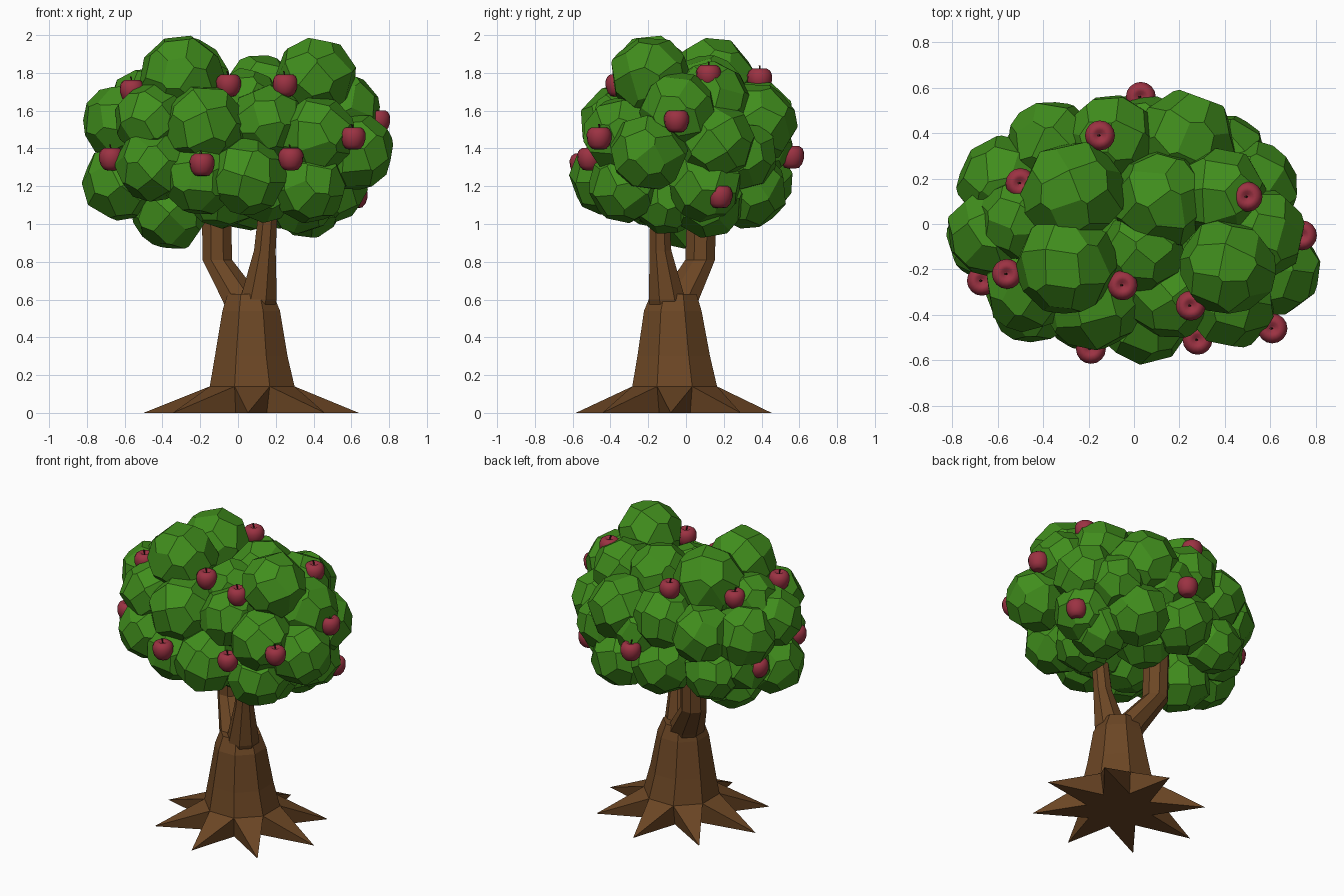
import bpy, bmesh, math, random
from mathutils import Vector, Euler

if "Cube" in bpy.data.objects:
    bpy.data.objects.remove(bpy.data.objects["Cube"])

random.seed(4)


def material(name, rgb):
    m = bpy.data.materials.new(name)
    m.diffuse_color = (*rgb, 1)
    m.use_nodes = True
    m.node_tree.nodes["Principled BSDF"].inputs["Base Color"].default_value = m.diffuse_color
    return m


BARK = material("bark", (0.15, 0.062, 0.018))
LEAF = material("leaf", (0.052, 0.27, 0.012))
RED = material("apple_red", (0.33, 0.032, 0.055))
STEM = material("stem_brown", (0.06, 0.02, 0.012))


def finish(bm, name, mat, smooth=False):
    bmesh.ops.recalc_face_normals(bm, faces=bm.faces[:])
    for f in bm.faces:
        f.smooth = smooth
    me = bpy.data.meshes.new(name)
    bm.to_mesh(me)
    bm.free()
    me.materials.append(mat)
    ob = bpy.data.objects.new(name, me)
    bpy.context.collection.objects.link(ob)
    return ob


def ring(bm, x, y, z, r, n, phase=0.5, sy=1.0):
    return [bm.verts.new((x + r * math.cos((i + phase) * math.tau / n),
                          y + r * sy * math.sin((i + phase) * math.tau / n), z)) for i in range(n)]


def loft(bm, sections, n):
    rings = [ring(bm, *s, n) for s in sections]
    for a, b in zip(rings, rings[1:]):
        for i in range(n):
            j = (i + 1) % n
            bm.faces.new((a[i], a[j], b[j], b[i]))
    return rings


# Trunk: every side runs out into a pointed root
bm = bmesh.new()
rings = loft(bm, [(0.075, -0.06, 0.14, 0.243), (0.07, -0.065, 0.3, 0.208),
                  (0.07, -0.07, 0.54, 0.165), (0.065, -0.065, 0.63, 0.13)], 8)
bm.faces.new(rings[-1])
low = rings[0]
tips = ring(bm, 0.07, -0.065, 0, 0.57, 8, 0.96, 0.91)
valleys = ring(bm, 0.07, -0.06, 0, 0.215, 8)
for i in range(8):
    j = (i + 1) % 8
    bm.faces.new((low[i], tips[i], low[j]))
    bm.faces.new((low[i], valleys[i], tips[i]))
    bm.faces.new((low[j], tips[i], valleys[j]))
bm.faces.new([v for pair in zip(valleys, tips) for v in pair])
finish(bm, "trunk_and_roots", BARK)

# Two forking branches
for name, path in {
    "left_branch": [(0.065, -0.065, 0.45, 0.1), (0.03, -0.045, 0.59, 0.118),
                    (-0.11, 0.075, 0.81, 0.085), (-0.115, 0.085, 1.2, 0.082)],
    "right_branch": [(0.075, -0.075, 0.45, 0.1), (0.108, -0.1, 0.6, 0.105),
                     (0.142, -0.135, 0.86, 0.062), (0.17, -0.145, 1.2, 0.05)],
}.items():
    bm = bmesh.new()
    r = loft(bm, path, 8)
    bm.faces.new(r[0])
    bm.faces.new(r[-1])
    finish(bm, name, BARK)


# Leaf clumps: faceted balls of uneven pentagons and hexagons,
# made as the dual of scattered points on a sphere
def clump(x, y, z, r, name, n=28):
    rot = Euler([random.uniform(0, 6.28) for _ in range(3)]).to_matrix()
    hull = bmesh.new()
    for i in range(n):
        h = 1 - (2 * i + 1) / n
        a = i * 2.39996
        s = math.sqrt(1 - h * h)
        p = Vector((s * math.cos(a), s * math.sin(a), h))
        hull.verts.new((p + Vector([random.uniform(-0.07, 0.07) for _ in range(3)])).normalized())
    bmesh.ops.convex_hull(hull, input=hull.verts[:])
    bm = bmesh.new()
    for f in hull.faces:
        f.normal_update()
        d = f.normal / f.normal.dot(f.verts[0].co)
        bm.verts.new(rot @ d * r * 0.94 + Vector((x, y, z)))
    hull.free()
    bmesh.ops.remove_doubles(bm, verts=bm.verts[:], dist=0.002)
    bmesh.ops.convex_hull(bm, input=bm.verts[:])
    bmesh.ops.dissolve_limit(bm, angle_limit=0.05, verts=bm.verts[:], edges=bm.edges[:])
    finish(bm, name, LEAF)


crown = [
    (-0.30, -0.18, 1.78, 0.215), (0.41, -0.19, 1.78, 0.205), (-0.27, 0.14, 1.76, 0.22),
    (0.12, 0.11, 1.68, 0.21), (0.38, 0.13, 1.66, 0.20),
    (0.04, -0.12, 1.64, 0.18), (-0.50, 0.02, 1.64, 0.18),
]
front = [
    (-0.45, -0.33, 1.31, 0.19), (-0.18, -0.34, 1.52, 0.215), (0.05, -0.41, 1.25, 0.20),
    (0.42, -0.34, 1.47, 0.20), (0.16, -0.31, 1.54, 0.19), (-0.46, -0.28, 1.55, 0.19),
    (-0.20, -0.37, 1.24, 0.19), (0.38, -0.32, 1.20, 0.19),
]
sides = [
    (-0.63, -0.04, 1.54, 0.19), (-0.62, -0.06, 1.22, 0.20), (-0.57, 0.18, 1.48, 0.20),
    (0.62, -0.20, 1.38, 0.20), (0.52, 0.16, 1.43, 0.20), (0.55, -0.04, 1.60, 0.20),
    (0.49, 0.10, 1.20, 0.19), (-0.54, 0.14, 1.27, 0.18), (0.40, 0.30, 1.36, 0.18),
]
back = [
    (-0.36, 0.35, 1.50, 0.19), (-0.10, 0.37, 1.55, 0.20), (0.23, 0.37, 1.53, 0.21),
    (-0.40, 0.28, 1.22, 0.18), (-0.08, 0.36, 1.23, 0.20), (0.25, 0.33, 1.18, 0.20),
    (0.06, 0.38, 1.43, 0.18),
]
under = [
    (-0.36, 0.00, 1.07, 0.20), (0.37, 0.12, 1.12, 0.19), (-0.08, -0.16, 1.17, 0.19),
    (0.05, 0.15, 1.16, 0.19), (0.13, -0.20, 1.20, 0.19), (0.33, -0.10, 1.13, 0.18),
]
for i, c in enumerate(crown + front + sides + back + under):
    clump(*c, f"leaf_clump_{i + 1}")


# Apples: lathed profile with a dimple, plus a stem
PROFILE = [(0, 0.034), (0.012, 0.038), (0.025, 0.05), (0.04, 0.052), (0.056, 0.041), (0.066, 0.018),
           (0.065, -0.012), (0.055, -0.042), (0.038, -0.062), (0.02, -0.066), (0, -0.06)]


def apple(x, y, z, i):
    bm = bmesh.new()
    o = Vector((x, y, z))
    vs = [bm.verts.new(o + Vector((r, 0, h))) for r, h in PROFILE]
    es = [bm.edges.new(p) for p in zip(vs, vs[1:])]
    bmesh.ops.spin(bm, geom=vs + es, cent=o, axis=(0, 0, 1), angle=math.tau, steps=16)
    bmesh.ops.remove_doubles(bm, verts=bm.verts[:], dist=0.0005)
    finish(bm, f"apple_{i}", RED, True)
    bm = bmesh.new()
    r = loft(bm, [(x, y, z + 0.025, 0.003), (x - 0.003, y, z + 0.05, 0.004),
                  (x - 0.008, y, z + 0.07, 0.005)], 6)
    bm.faces.new(r[-1])
    finish(bm, f"apple_stem_{i}", STEM)


apples = [
    (-0.56, -0.22, 1.71), (-0.05, -0.27, 1.74), (0.25, -0.36, 1.74), (0.61, -0.46, 1.46),
    (0.28, -0.51, 1.35), (-0.19, -0.55, 1.32), (-0.67, -0.25, 1.35), (0.74, -0.05, 1.55),
    (0.50, 0.12, 1.79), (-0.15, 0.39, 1.77), (0.03, 0.56, 1.36), (-0.50, 0.18, 1.72),
    (0.62, 0.18, 1.15), (-0.68, 0.18, 1.29),
]
for i, a in enumerate(apples):
    apple(*a, i + 1)
